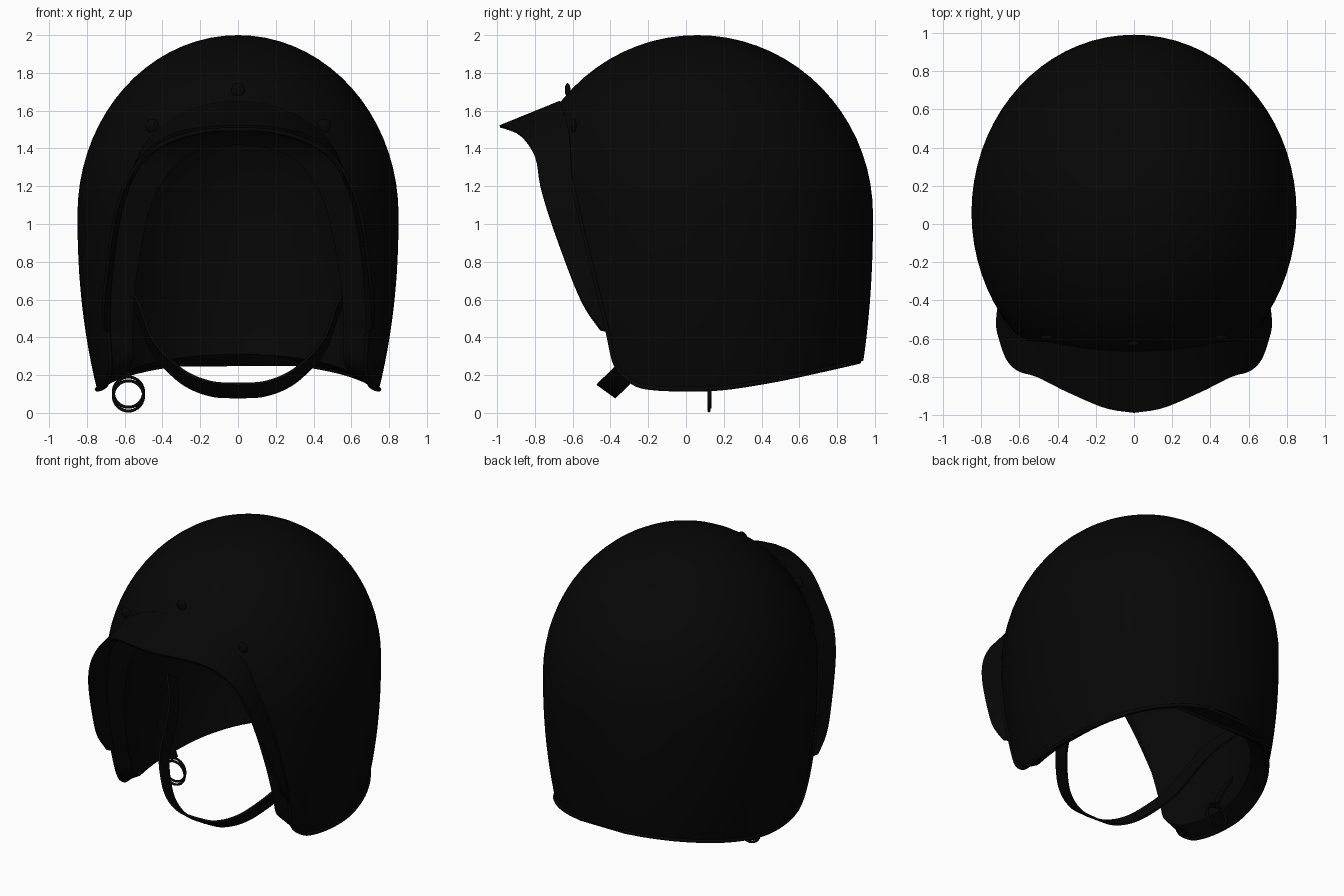
import bpy, bmesh, math
from mathutils import Vector

if "Cube" in bpy.data.objects:
    bpy.data.objects.remove(bpy.data.objects["Cube"])

black = bpy.data.materials.new("black")
black.diffuse_color = (0.002, 0.002, 0.002, 1)
black.use_nodes = True
black.node_tree.nodes["Principled BSDF"].inputs["Base Color"].default_value = black.diffuse_color

CY, CZ, RX, RY, RZ = 0.06, 1.05, 0.85, 0.93, 0.95
WALL = 0.112


def spline(pts, n=8):
    """Catmull-Rom curve through the points."""
    p = [Vector(q) for q in pts]
    p = [2 * p[0] - p[1]] + p + [2 * p[-1] - p[-2]]
    out = []
    for i in range(1, len(p) - 2):
        a, b, c, d = p[i - 1:i + 3]
        for k in range(n):
            t = k / n
            out.append(0.5 * (2 * b + (c - a) * t + (2 * a - 5 * b + 4 * c - d) * t * t
                              + (3 * b - a - 3 * c + d) * t ** 3))
    return out + [p[-2]]


def finish(name, bm, angle=40):
    bmesh.ops.recalc_face_normals(bm, faces=bm.faces)
    me = bpy.data.meshes.new(name)
    bm.to_mesh(me)
    bm.free()
    ob = bpy.data.objects.new(name, me)
    bpy.context.collection.objects.link(ob)
    me.materials.append(black)
    smooth(ob, angle)
    return ob


def activate(ob):
    bpy.ops.object.select_all(action='DESELECT')
    ob.select_set(True)
    bpy.context.view_layer.objects.active = ob


def smooth(ob, angle=40):
    activate(ob)
    bpy.ops.object.shade_smooth_by_angle(angle=math.radians(angle))


def apply_mod(ob, kind, **props):
    m = ob.modifiers.new(kind, kind)
    for k, v in props.items():
        setattr(m, k, v)
    activate(ob)
    bpy.ops.object.modifier_apply(modifier=m.name)


def bridge(bm, rows, closed=False):
    """Quads between successive rows of vertices."""
    for r, s in zip(rows, rows[1:]):
        n = len(r)
        for i in range(n if closed else n - 1):
            j = (i + 1) % n
            bm.faces.new((r[i], r[j], s[j], s[i]))


def section(z, o=0):
    """Half width and half depth of the helmet at height z, inset by o."""
    if z >= CZ:
        f = math.sqrt(max(0, 1 - ((z - CZ) / (RZ - o)) ** 2))
        return (RX - o) * f, (RY - o) * f
    d = ((CZ - z) / 0.92) ** 2.2
    return (RX - o) * (1 - 0.12 * d), (RY - o) * (1 - 0.08 * d)


def surface_x(y, z):
    a, b = section(z)
    q = 1 - ((y - CY) / b) ** 2 if b else -1
    return a * math.sqrt(q) if q >= 0 else None


# side outline of the face opening and the bottom edge (y, z)
edge = spline([(-.78, 1.53), (-.70, 1.45), (-.635, 1.35), (-.60, 1.2), (-.53, .9), (-.42, .45),
               (-.37, .25), (-.28, .16), (-.18, .132), (0, .125), (.2, .132), (.45, .17),
               (.7, .222), (.99, .288)])

# padded shell: hollow dome cut to the side outline
SEG = 72
bm = bmesh.new()
sides = []
for o in (0, WALL):
    zs = [CZ + (RZ - o) * math.cos(math.radians(90 * i / 18)) for i in range(1, 19)]
    zs += [CZ - 1.1 * i / 14 for i in range(1, 15)]
    rows = []
    for z in zs:
        a, b = section(z, o)
        rows.append([bm.verts.new((a * math.cos(t), CY + b * math.sin(t), z))
                     for t in (2 * math.pi * i / SEG for i in range(SEG))])
    bridge(bm, rows, True)
    top = bm.verts.new((0, CY, CZ + RZ - o))
    for i in range(SEG):
        bm.faces.new((top, rows[0][i], rows[0][(i + 1) % SEG]))
    sides.append(rows[-1])
bridge(bm, sides, True)
shell = finish("padded_shell", bm)

cb = bmesh.new()
poly = [(p.x, p.y) for p in edge] + [(1.3, .3), (1.3, 2.3), (-1.3, 2.3), (-1.3, 1.6)]
ends = [[cb.verts.new((x, y, z)) for y, z in poly] for x in (-1.2, 1.2)]
bridge(cb, ends, True)
for e in ends:
    cb.faces.new(e)
cutter = finish("cutter", cb)
cutter.hide_render = True
apply_mod(shell, 'BOOLEAN', operation='INTERSECT', object=cutter, solver='EXACT')
bpy.data.objects.remove(cutter)

# lift the inner bottom edge so the padding slopes inwards
for v in shell.data.vertices:
    x, y, z = v.co
    a, b = section(z, WALL / 2)
    if (x / a if a else 0) ** 2 + ((y - CY) / b if b else 0) ** 2 < 1 and z < .7:
        low = min(edge, key=lambda p: abs(p.x - y)).y if y > -.28 else .16
        v.co.z += .06 * max(0, min(1, 1 - (z - low) / .35))
smooth(shell)


def tube(name, pts, r):
    cu = bpy.data.curves.new(name, 'CURVE')
    cu.dimensions = '3D'
    cu.bevel_depth = r
    cu.bevel_resolution = 2
    sp = cu.splines.new('POLY')
    sp.points.add(len(pts) - 1)
    for p, q in zip(sp.points, pts):
        p.co = (*q, 1)
    sp.use_cyclic_u = True
    ob = bpy.data.objects.new(name, cu)
    bpy.context.collection.objects.link(ob)
    cu.materials.append(black)
    activate(ob)
    bpy.ops.object.convert(target='MESH')
    smooth(bpy.context.object, 60)


# rim trim following the shell edge
half = [(surface_x(p.x, p.y), p.x, p.y) for p in edge]
half = [h for h in half if h[0] is not None]
tube("rim_trim", half + [(-x, y, z) for x, y, z in reversed(half)], 0.012)

# visor peak: sheet from the shell out to its front edge
base = [Vector((surface_x(y, z) or 0, y, z)) for y, z in
        spline([(-.665, 1.65), (-.65, 1.6), (-.615, 1.46), (-.60, 1.2), (-.53, .9), (-.42, .43)])]
base[0] = Vector((0, -.665, 1.645))
front = spline([(0, -.985, 1.515), (.15, -.96, 1.51), (.35, -.875, 1.47), (.5, -.80, 1.36),
                (.6, -.77, 1.2), (.66, -.71, 1.0), (.70, -.60, .7), (.715, -.53, .55),
                (.71, -.45, .44)])


def resample(pts, n):
    acc = [0]
    for a, b in zip(pts, pts[1:]):
        acc.append(acc[-1] + (b - a).length)
    out = []
    for k in range(n + 1):
        s = acc[-1] * k / n
        i = max(j for j in range(len(pts) - 1) if acc[j] <= s + 1e-9)
        out.append(pts[i].lerp(pts[i + 1], min(1, (s - acc[i]) / max(1e-9, acc[i + 1] - acc[i]))))
    return out


def mirrored(pts):
    return [Vector((-p.x, *p[1:])) for p in reversed(pts[1:])] + pts


base, front = mirrored(resample(base, 36)), mirrored(resample(front, 36))
bm = bmesh.new()
bridge(bm, [[bm.verts.new(a.lerp(b, t)) for a, b in zip(base, front)] for t in (0, .25, .5, .75, 1)])
visor = finish("visor_peak", bm)
apply_mod(visor, 'SOLIDIFY', thickness=0.016, offset=0)
smooth(visor)

# snap studs above the visor
for i, (x, z) in enumerate([(0, 1.71), (-.455, 1.52), (.455, 1.52)]):
    a, b = section(z)
    y = CY - b * math.sqrt(1 - (x / a) ** 2)
    bpy.ops.mesh.primitive_uv_sphere_add(segments=20, ring_count=12, radius=1, location=(x, y - .018, z))
    stud = bpy.context.object
    stud.name = "snap_stud_%d" % (i + 1)
    stud.scale = (.036, .015, .036)
    stud.data.materials.append(black)
    smooth(stud)


def ribbon(name, pts, wide, thick=0.014):
    bm = bmesh.new()
    bridge(bm, [[bm.verts.new(p + wide * s) for p in pts] for s in (-.5, .5)])
    ob = finish(name, bm)
    apply_mod(ob, 'SOLIDIFY', thickness=thick, offset=0)
    smooth(ob)


# chin strap lying in a tilted plane
arc = [Vector((x, -.42 + .5 * u, .118 + .48 * u)) for x, u in
       spline([(0, 0), (.13, .015), (.25, .10), (.35, .25), (.46, .52), (.54, .95), (.66, 1.25)])]
ribbon("chin_strap", mirrored(arc), Vector((0, .10, -.072)))

# double ring and its tab
for i in range(2):
    bpy.ops.mesh.primitive_torus_add(major_segments=40, minor_segments=8, major_radius=.08,
                                     minor_radius=.008, rotation=(math.pi / 2, 0, 0),
                                     location=(-.58, .122 + .006 * i, .09 + .02 * i))
    ring = bpy.context.object
    ring.name = "strap_ring_%d" % (i + 1)
    ring.data.materials.append(black)
    smooth(ring, 60)
ribbon("ring_tab", spline([(-.58, .125, .19), (-.62, .125, .28), (-.70, .125, .42)]), Vector((0, .06, 0)))
